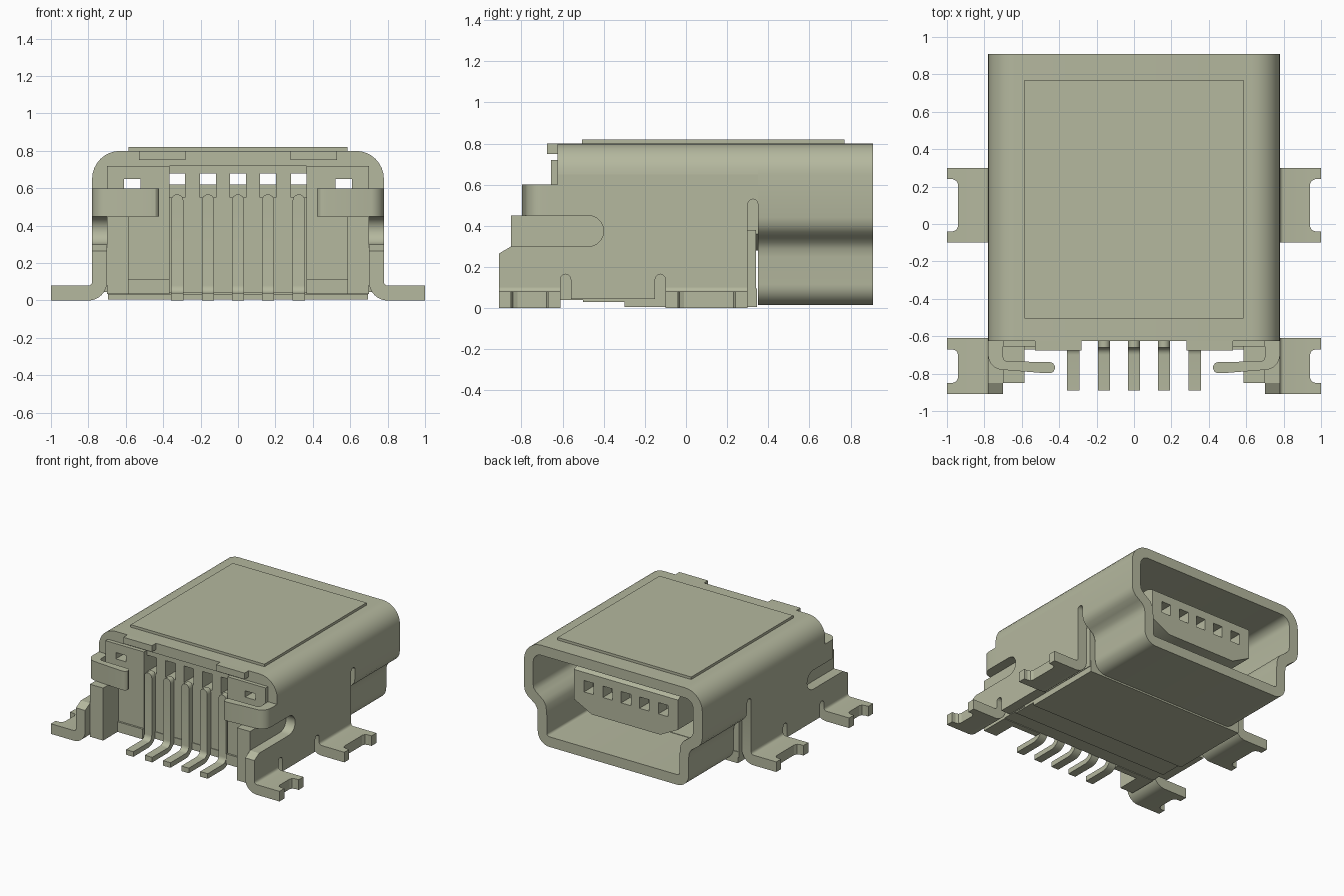
import bpy, bmesh, math
from mathutils import Vector

cube = bpy.data.objects.get("Cube")
if cube:
    bpy.data.objects.remove(cube, do_unlink=True)

mat = bpy.data.materials.new("khaki_grey")
mat.use_nodes = True
COLOUR = (0.46, 0.48, 0.345, 1)
mat.diffuse_color = COLOUR
mat.node_tree.nodes["Principled BSDF"].inputs["Base Color"].default_value = COLOUR


def finish(name, bm):
    bmesh.ops.recalc_face_normals(bm, faces=bm.faces)
    me = bpy.data.meshes.new(name)
    bm.to_mesh(me)
    bm.free()
    me.materials.append(mat)
    ob = bpy.data.objects.new(name, me)
    bpy.context.collection.objects.link(ob)
    bpy.ops.object.select_all(action='DESELECT')
    ob.select_set(True)
    bpy.context.view_layer.objects.active = ob
    bpy.ops.object.shade_smooth_by_angle(angle=math.radians(30))
    return ob


def add_box(bm, x0, x1, y0, y1, z0, z1):
    vs = bmesh.ops.create_cube(bm, size=1)["verts"]
    for v in vs:
        v.co = Vector((x0 + (v.co.x + .5) * (x1 - x0),
                       y0 + (v.co.y + .5) * (y1 - y0),
                       z0 + (v.co.z + .5) * (z1 - z0)))


def add_prism(bm, pts, axis, a, b):
    """Extrude a 2D outline along one axis; pts hold the other two coordinates in order."""
    def place(p, t):
        c = list(p)
        c.insert(axis, t)
        return bm.verts.new(c)
    lo = [place(p, a) for p in pts]
    hi = [place(p, b) for p in pts]
    bm.faces.new(lo)
    bm.faces.new(hi)
    for i in range(len(pts)):
        j = (i + 1) % len(pts)
        bm.faces.new((lo[i], lo[j], hi[j], hi[i]))


def arc(cx, cy, r, a0, a1, n=8):
    return [(cx + r * math.cos(math.radians(a0 + (a1 - a0) * i / n)),
             cy + r * math.sin(math.radians(a0 + (a1 - a0) * i / n))) for i in range(n + 1)]


def mirror_pts(pts):
    return pts + [(-x, z) for x, z in reversed(pts)]


def flip(pts, s):
    return [(s * p[0], p[1]) for p in pts]


def span(s, a, b):
    return (a, b) if s > 0 else (-b, -a)


# Shell mouth: hollow D-shaped tube at the back
outer = mirror_pts(arc(.63, .65, .15, 90, 0)
                   + [(.78, .44), (.772, .40), (.75, .37), (.715, .345), (.682, .32), (.665, .29), (.66, .25)]
                   + arc(.56, .115, .10, 0, -90))
inner = mirror_pts(arc(.63, .65, .07, 90, 0)
                   + [(.70, .47), (.695, .445), (.68, .425), (.65, .40), (.61, .37), (.588, .33), (.58, .25)]
                   + arc(.56, .115, .02, 0, -90))
bm = bmesh.new()
loops = [[bm.verts.new((x, y, z)) for x, z in prof]
         for prof, y in ((outer, .35), (outer, .91), (inner, .91), (inner, .35))]
n = len(outer)
for k in range(4):
    A, B = loops[k], loops[(k + 1) % 4]
    for i in range(n):
        j = (i + 1) % n
        bm.faces.new((A[i], A[j], B[j], B[i]))
finish("shell_mouth", bm)

# Shell roof: arched cover with two small front lips
roof_out = mirror_pts(list(reversed(arc(.63, .65, .15, 90, 0))))
roof_in = mirror_pts(list(reversed(arc(.63, .65, .07, 90, 0))))
bm = bmesh.new()
add_prism(bm, roof_out + roof_in[::-1], 1, -.625, .35)
for s in (1, -1):
    add_box(bm, *span(s, .28, .53), -.675, -.62, .75, .80)
finish("shell_roof", bm)

bm = bmesh.new()
add_box(bm, -.585, .585, -.505, .77, .80, .82)
finish("top_plate", bm)

# Side walls with relief slots, seen as y-z outlines
wall = ([(.35, .65), (.35, .505)] + arc(.325, .505, .025, 0, 180, 6) + [(.30, .10), (-.10, .10)]
        + arc(-.125, .14, .025, 0, 180, 6) + [(-.15, .045), (-.56, .045)]
        + arc(-.585, .14, .025, 0, 180, 6) + [(-.61, .10), (-.91, .10), (-.91, .265), (-.85, .30)]
        + arc(-.475, .375, .075, -90, 90, 10) + [(-.625, .45), (-.625, .65)])

# Bent solder foot in x-z, and spring arm in x-y
foot = ([(.70, .10), (.78, .10)] + arc(.80, .10, .02, 180, 270, 4)
        + [(.94, .08), (.94, 0)] + arc(.80, .10, .10, 270, 180)[:-1])
arm = ([(.78, -.62)] + arc(.70, -.70, .08, 0, -80)
       + [(.47, -.798)] + arc(.452, -.768, .030, -80, -260, 6)
       + [(.65, -.735)] + arc(.675, -.71, .025, -90, 0, 4) + [(.70, -.62)])
for s, side in ((1, "left"), (-1, "right")):
    bm = bmesh.new()
    add_prism(bm, wall, 0, .70 * s, .78 * s)
    finish(side + "_side_wall", bm)
    for label, y0, y1 in (("front", -.91, -.61), ("rear", -.10, .30)):
        bm = bmesh.new()
        add_prism(bm, flip(foot, s), 1, y0, y1)
        for a, b in ((y0, y0 + .06), (y1 - .06, y1)):
            add_box(bm, *span(s, .94, 1.0), a, b, 0, .08)
        # small fillets in the notch corners
        for yc, d in ((y0 + .06, 1), (y1 - .06, -1)):
            add_prism(bm, flip([(.94, yc), (.97, yc), (.949, yc + d * .009), (.94, yc + d * .03)], s), 2, 0, .08)
        finish(f"{side}_{label}_foot", bm)
    bm = bmesh.new()
    add_prism(bm, flip(arm, s), 2, .45, .60)
    finish(side + "_spring_arm", bm)

# Insulating housing: floor, cheeks, front wall with windows
PINS = [-.325, -.16, 0, .16, .325]
bm = bmesh.new()
add_box(bm, -.695, .695, -.30, .345, .005, .095)
add_box(bm, -.695, .695, -.50, -.30, .03, .095)
add_box(bm, -.695, .695, -.62, -.50, .04, .095)
add_box(bm, -.365, .365, -.615, -.40, .04, .55)
add_box(bm, -.365, .365, -.615, -.40, .68, .72)
edges = [-.365] + [e for c in PINS for e in (c - .042, c + .042)] + [.365]
for a, b in zip(edges[2:-2:2], edges[3:-1:2]):
    add_box(bm, a, b, -.615, -.40, .55, .68)
for s in (1, -1):
    add_box(bm, *span(s, .58, .70), -.62, .34, .05, .38)     # cheek
    add_box(bm, *span(s, .365, .70), -.655, -.40, .04, .60)  # front block
    add_box(bm, *span(s, .365, .70), -.655, -.40, .65, .72)
    add_box(bm, *span(s, .365, .52), -.655, -.40, .60, .65)
    add_box(bm, *span(s, .61, .70), -.655, -.40, .60, .65)
    add_box(bm, *span(s, .365, .70), -.67, -.62, .035, .115)  # base step
    add_box(bm, *span(s, .585, .70), -.85, -.62, .035, .45)  # corner post
finish("housing", bm)

# Contact tongue inside the mouth, with five openings in its end
bm = bmesh.new()
add_prism(bm, [(-.455, .44), (.455, .44), (.455, .36), (.30, .28), (-.30, .28), (-.455, .36)], 1, -.42, .75)
add_prism(bm, [(-.42, .53), (.75, .53), (.75, .595), (.70, .62), (-.42, .62)], 0, -.455, .455)
add_box(bm, -.455, .455, -.42, .64, .44, .53)
edges = [-.455] + [e for c in PINS for e in (c - .042, c + .042)] + [.455]
for a, b in zip(edges[::2], edges[1::2]):
    add_box(bm, a, b, .64, .75, .44, .53)
finish("contact_tongue", bm)

# Five bent pins: flat foot, curved bend, upright blade with round top
W = .0325
bend = ([(-.89, 0), (-.89, .04)] + arc(-.70, .08, .04, -90, 0, 6)
        + [(-.66, .535), (-.612, .535)] + arc(-.70, .088, .088, 0, -90, 8))
for i, c in enumerate(PINS):
    bm = bmesh.new()
    add_prism(bm, bend, 0, c - W, c + W)
    add_prism(bm, arc(c, .535, W, 0, 180), 1, -.66, -.612)
    finish(f"pin_{i + 1}", bm)
